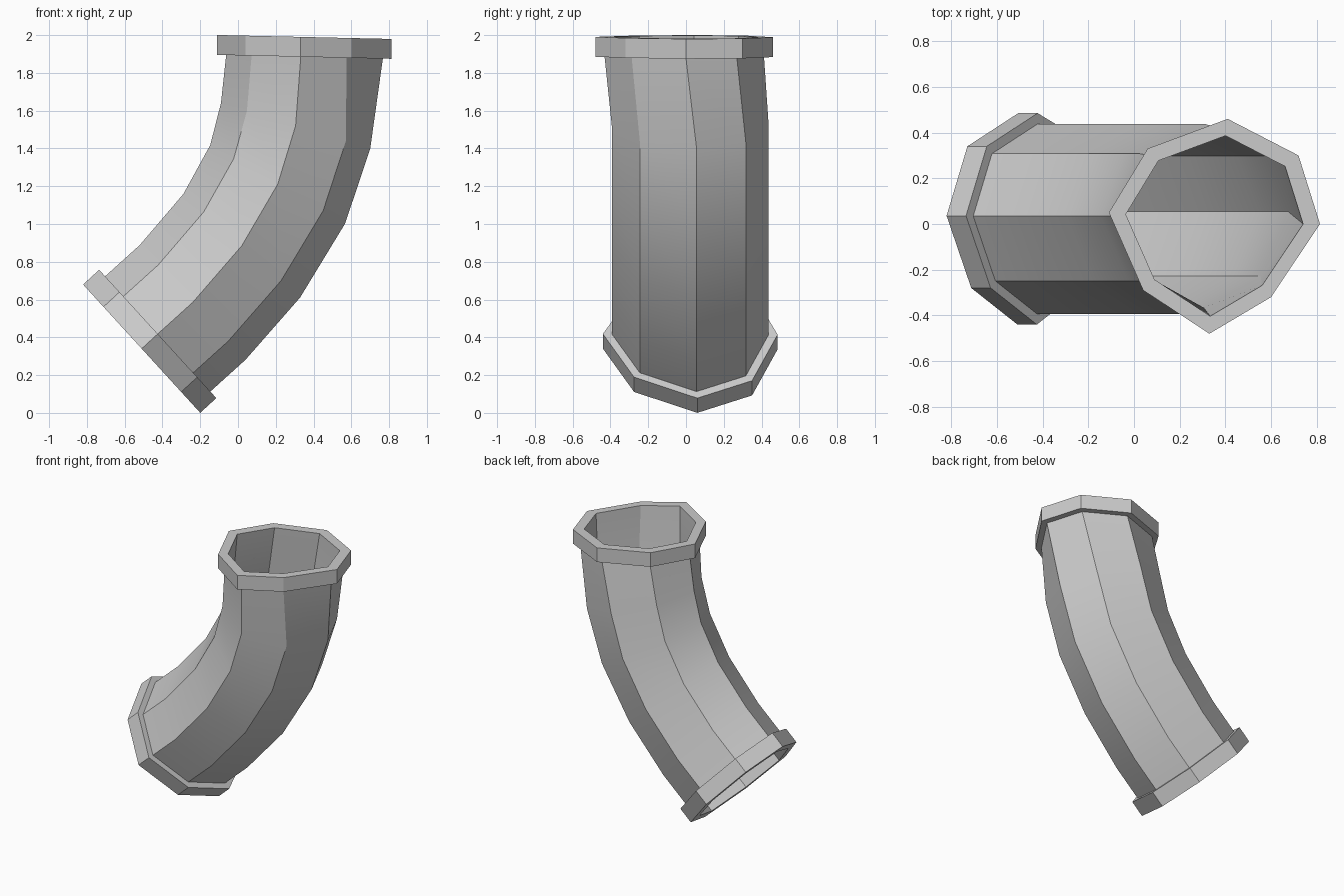
import bpy, bmesh, math
from mathutils import Vector

if "Cube" in bpy.data.objects:
    bpy.data.objects.remove(bpy.data.objects["Cube"])

# Cross-sections as (across, y): regular octagon below, slightly skewed mouth on top
LOWER = [(-.46, .036), (-.325, .34), (.005, .485), (.335, .35),
         (.46, .06), (.31, -.275), (0, -.44), (-.30, -.28)]
UPPER = [(-.463, .05), (-.293, .33), (.057, .46), (.367, .30),
         (.461, 0), (.247, -.32), (-.023, -.48), (-.313, -.29)]
TUBE, BORE = 0.898, 0.84     # tube wall and bore sizes relative to flange

# Bend path: centre x, centre z, tilt in degrees, section
BOTTOM = (-.51, .34, -47.6, LOWER)
BOTTOM_IN = (-.425, .418, -47.6, LOWER)
BEND = [(-.24, .585, -47.4, LOWER), (.02, .885, -41.6, LOWER),
        (.21, 1.21, -30.2, LOWER), (.305, 1.52, -16.9, LOWER)]
TOP_IN = (.353, 1.885, -1.3, UPPER)
TOP = (.353, 1.99, -1.3, UPPER)


def ring(bm, station, scale):
    cx, cz, tilt, section = station
    a = math.radians(tilt)
    oy = .022 if section is LOWER else 0
    return [bm.verts.new(Vector((cx + u * scale * math.cos(a),
                                 oy + (y - oy) * scale,
                                 cz + u * scale * math.sin(a))))
            for u, y in section]


# Closed loft: lower flange, tube outside, upper flange, then the bore back down
layout = [(BOTTOM, 1), (BOTTOM_IN, 1), (BOTTOM_IN, TUBE)]
layout += [(s, TUBE) for s in BEND]
layout += [(TOP_IN, TUBE), (TOP_IN, 1), (TOP, 1), (TOP, BORE)]
layout += [(s, BORE) for s in reversed(BEND)]
layout += [(BOTTOM, BORE)]

bm = bmesh.new()
rings = [ring(bm, s, k) for s, k in layout]
for i, a in enumerate(rings):
    b = rings[(i + 1) % len(rings)]
    for j in range(8):
        k = (j + 1) % 8
        bm.faces.new((a[j], a[k], b[k], b[j]))
bmesh.ops.recalc_face_normals(bm, faces=bm.faces)

mesh = bpy.data.meshes.new("bent_pipe")
bm.to_mesh(mesh)
bm.free()
pipe = bpy.data.objects.new("bent_pipe", mesh)
bpy.context.collection.objects.link(pipe)

# Smooth along the bend, crisp along the octagon corners
bpy.context.view_layer.objects.active = pipe
pipe.select_set(True)
bpy.ops.object.shade_smooth_by_angle(angle=math.radians(22))
